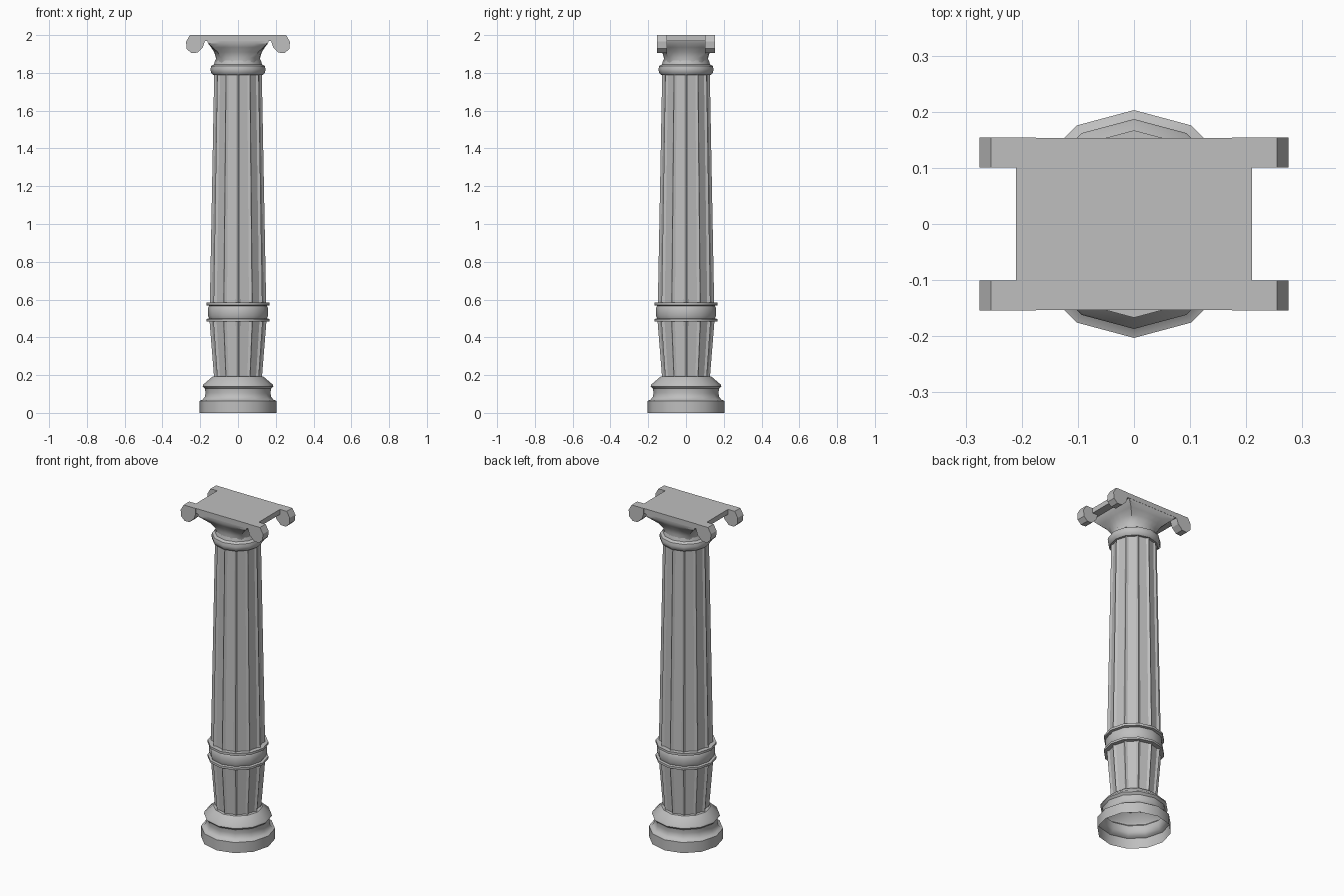
import bpy
import bmesh
from math import cos, sin, pi, radians

cube = bpy.data.objects.get("Cube")
if cube:
    bpy.data.objects.remove(cube, do_unlink=True)

stone = bpy.data.materials.new("grey_stone")
stone.use_nodes = True
stone.diffuse_color = (0.52, 0.52, 0.52, 1)
stone.node_tree.nodes["Principled BSDF"].inputs["Base Color"].default_value = (0.52, 0.52, 0.52, 1)

SIDES = 12


def finish(name, bm, angle=35):
    bmesh.ops.recalc_face_normals(bm, faces=bm.faces)
    mesh = bpy.data.meshes.new(name)
    bm.to_mesh(mesh)
    bm.free()
    mesh.materials.append(stone)
    obj = bpy.data.objects.new(name, mesh)
    bpy.context.collection.objects.link(obj)
    bpy.ops.object.select_all(action="DESELECT")
    obj.select_set(True)
    bpy.context.view_layer.objects.active = obj
    bpy.ops.object.shade_smooth_by_angle(angle=radians(angle))
    return obj


def loft(name, rings, angle=35):
    """Skin a stack of rings that all have the same number of points."""
    bm = bmesh.new()
    loops = [[bm.verts.new(p) for p in ring] for ring in rings]
    for low, high in zip(loops, loops[1:]):
        for i in range(len(low)):
            j = (i + 1) % len(low)
            bm.faces.new((low[i], low[j], high[j], high[i]))
    return finish(name, bm, angle)


def round_ring(r, z):
    return [(r * cos(2 * pi * i / SIDES), r * sin(2 * pi * i / SIDES), z) for i in range(SIDES)]


def turned(name, profile):
    return loft(name, [round_ring(r, z) for r, z in profile])


def fluted_ring(r, z):
    """Sharp ridges with a sunken flat panel between each pair."""
    ring = []
    for i in range(SIDES):
        for offset, scale in ((0, 1), (5, 0.92), (25, 0.92)):
            a = 2 * pi * i / SIDES + radians(offset)
            ring.append((r * scale * cos(a), r * scale * sin(a), z))
    return ring


def fluted_shaft(name, r0, z0, r1, z1):
    return loft(name, [fluted_ring(r0, z0), fluted_ring(r1, z1)], 20)


def prism(name, outline, y0, y1):
    """Extrude an x-z outline along y."""
    bm = bmesh.new()
    front = bm.faces.new([bm.verts.new((x, y0, z)) for x, z in outline])
    out = bmesh.ops.extrude_face_region(bm, geom=[front])
    verts = [v for v in out["geom"] if isinstance(v, bmesh.types.BMVert)]
    bmesh.ops.translate(bm, verts=verts, vec=(0, y1 - y0, 0))
    return finish(name, bm, 20)


# Base, open underneath
turned("base", [(0.203, 0), (0.203, 0.064), (0.187, 0.07), (0.176, 0.085), (0.172, 0.105),
                (0.175, 0.128), (0.187, 0.14), (0.184, 0.15), (0.135, 0.192), (0.11, 0.194)])

# Fluted shaft in two tapering lengths
fluted_shaft("lower_shaft", 0.126, 0.18, 0.151, 0.49)
fluted_shaft("upper_shaft", 0.149, 0.58, 0.126, 1.8)

# Band between the shafts
turned("shaft_band", [(0.13, 0.484), (0.167, 0.484), (0.167, 0.497), (0.153, 0.5), (0.159, 0.515),
                      (0.159, 0.555), (0.153, 0.567), (0.167, 0.57), (0.167, 0.584), (0.13, 0.584)])

# Collar and neck under the capital
turned("collar", [(0.11, 1.79), (0.132, 1.79), (0.143, 1.802), (0.146, 1.82), (0.142, 1.836),
                  (0.127, 1.845), (0.122, 1.865)])

# Capital flaring from the round neck to a square top
flare = []
for t, r, z in ((0, 0.12, 1.85), (0.2, 0.117, 1.88), (0.5, 0.126, 1.91),
                (0.8, 0.142, 1.935), (1, 0.158, 1.955), (1, 0.165, 1.975)):
    ring = []
    for i in range(2 * SIDES):
        a = pi * i / SIDES
        c, s = cos(a), sin(a)
        d = r * (1 - t + t / max(abs(c), abs(s)))
        ring.append((d * c, min(max(d * s, -0.152), 0.152), z))
    flare.append(ring)
loft("capital_flare", flare)

# Top slab
prism("top_slab", [(-0.21, 1.97), (0.21, 1.97), (0.21, 2), (-0.21, 2)], -0.153, 0.153)

# Faceted scrolls at the four corners
scroll = [(0.175, 2), (0.255, 2), (0.275, 1.965), (0.272, 1.928), (0.248, 1.905),
          (0.215, 1.907), (0.186, 1.935), (0.175, 1.968)]
for x_name, sx in (("left", 1), ("right", -1)):
    for y_name, sy in (("front", -1), ("back", 1)):
        prism(f"{y_name}_{x_name}_scroll", [(sx * x, z) for x, z in scroll], sy * 0.101, sy * 0.1545)
